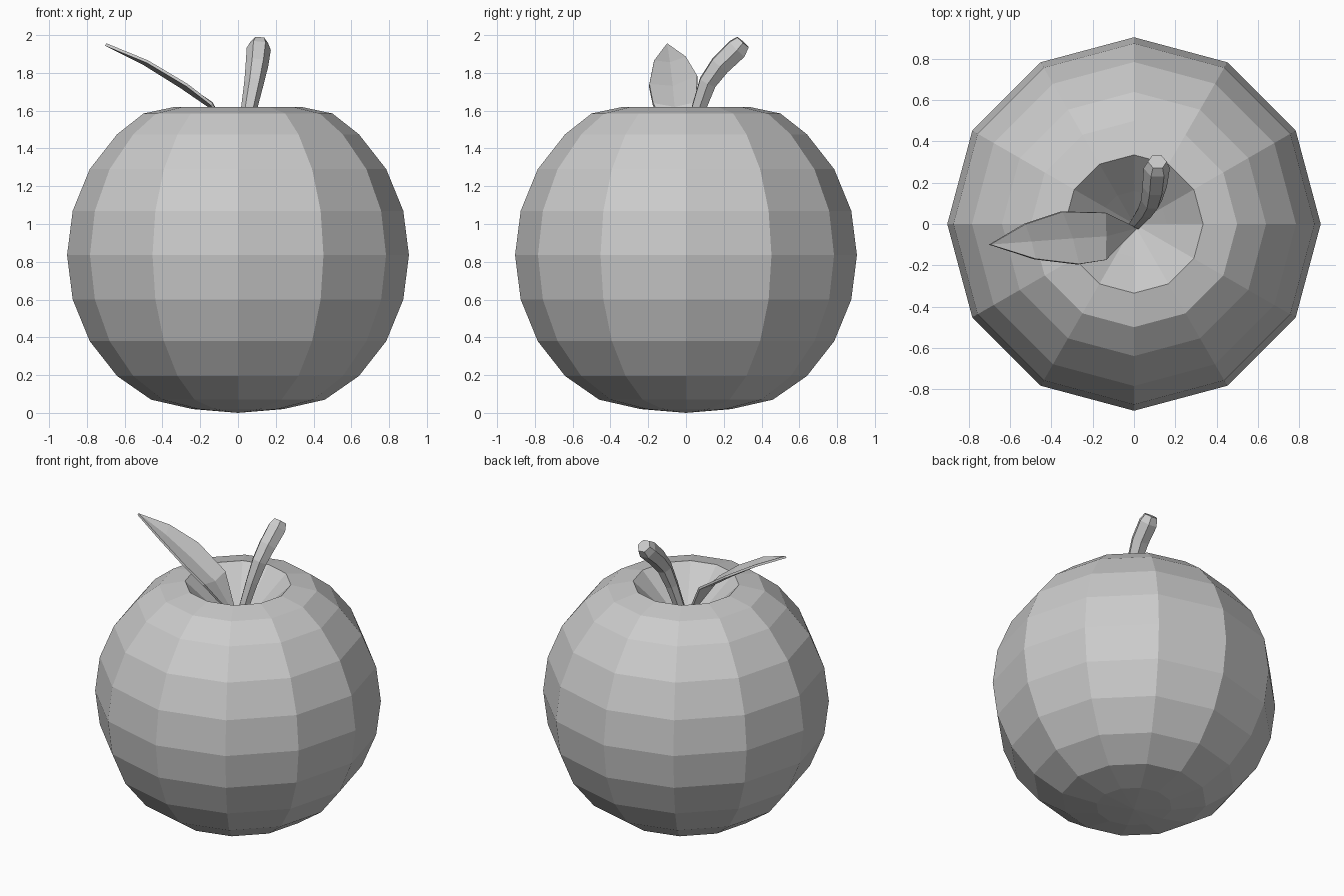
import bpy, bmesh, math
from mathutils import Vector

cube = bpy.data.objects.get("Cube")
if cube:
    bpy.data.objects.remove(cube, do_unlink=True)

grey = bpy.data.materials.new("plain_grey")
grey.use_nodes = True
grey.diffuse_color = (0.6, 0.6, 0.6, 1)
grey.node_tree.nodes["Principled BSDF"].inputs["Base Color"].default_value = (0.6, 0.6, 0.6, 1)


def add_object(name, bm):
    bmesh.ops.recalc_face_normals(bm, faces=bm.faces)
    mesh = bpy.data.meshes.new(name)
    bm.to_mesh(mesh)
    bm.free()
    mesh.materials.append(grey)
    obj = bpy.data.objects.new(name, mesh)
    bpy.context.collection.objects.link(obj)
    return obj


def bridge(bm, rings):
    for a, b in zip(rings, rings[1:]):
        n = len(a)
        for i in range(n):
            j = (i + 1) % n
            bm.faces.new((a[i], a[j], b[j], b[i]))


def fan(bm, ring, tip):
    for i in range(len(ring)):
        bm.faces.new((ring[i], ring[(i + 1) % len(ring)], tip))


# Fruit body: twelve-sided turned profile with a sunken top
SIDES = 12
profile = [(0.24, 0.02), (0.46, 0.07), (0.64, 0.195), (0.785, 0.38), (0.875, 0.6),
           (0.905, 0.835), (0.875, 1.07), (0.785, 1.29), (0.64, 1.475),
           (0.5, 1.585), (0.335, 1.62), (0.16, 1.45)]
bm = bmesh.new()
rings = []
for r, z in profile:
    angles = [2 * math.pi * i / SIDES for i in range(SIDES)]
    rings.append([bm.verts.new((r * math.cos(a), r * math.sin(a), z)) for a in angles])
bridge(bm, rings)
fan(bm, rings[0], bm.verts.new((0, 0, 0)))
fan(bm, rings[-1], bm.verts.new((0, 0, 1.3)))
add_object("fruit_body", bm)

# Stem: hexagonal tube bending backwards, with a chamfered end
path = [((0.005, 0, 1.34), 0.03), ((0.06, 0.07, 1.62), 0.043),
        ((0.085, 0.115, 1.75), 0.052), ((0.1, 0.18, 1.84), 0.06),
        ((0.11, 0.27, 1.927), 0.064), ((0.113, 0.302, 1.963), 0.046)]
points = [Vector(p) for p, r in path]
bm = bmesh.new()
rings = []
for i, (p, r) in enumerate(path):
    along = (points[min(i + 1, len(path) - 1)] - points[max(i - 1, 0)]).normalized()
    side = Vector((0, 1, 0)).cross(along).normalized()
    up = along.cross(side)
    ring = []
    for k in range(6):
        a = math.pi * k / 3
        ring.append(bm.verts.new(points[i] + r * (math.cos(a) * side + math.sin(a) * up)))
    rings.append(ring)
bridge(bm, rings)
bm.faces.new(rings[0])
bm.faces.new(rings[-1])
add_object("stem", bm)

# Leaf: back edge, midrib and front edge, folded along the midrib
rows = [[(-0.14, 0.055, 1.64), (-0.14, -0.06, 1.615), (-0.14, -0.175, 1.635)],
        [(-0.35, 0.06, 1.78), (-0.3, -0.07, 1.725), (-0.27, -0.195, 1.735)],
        [(-0.53, 0.0, 1.88), (-0.5, -0.085, 1.85), (-0.48, -0.17, 1.86)]]
bm = bmesh.new()
base = bm.verts.new((0.01, -0.02, 1.36))
tip = bm.verts.new((-0.7, -0.1, 1.95))
grid = [[bm.verts.new(p) for p in row] for row in rows]
for j in range(2):
    bm.faces.new((base, grid[0][j], grid[0][j + 1]))
    for a, b in zip(grid, grid[1:]):
        bm.faces.new((a[j], b[j], b[j + 1], a[j + 1]))
    bm.faces.new((grid[-1][j], tip, grid[-1][j + 1]))
leaf = add_object("leaf", bm)
thickness = leaf.modifiers.new("thickness", "SOLIDIFY")
thickness.thickness = 0.015
thickness.offset = 0
